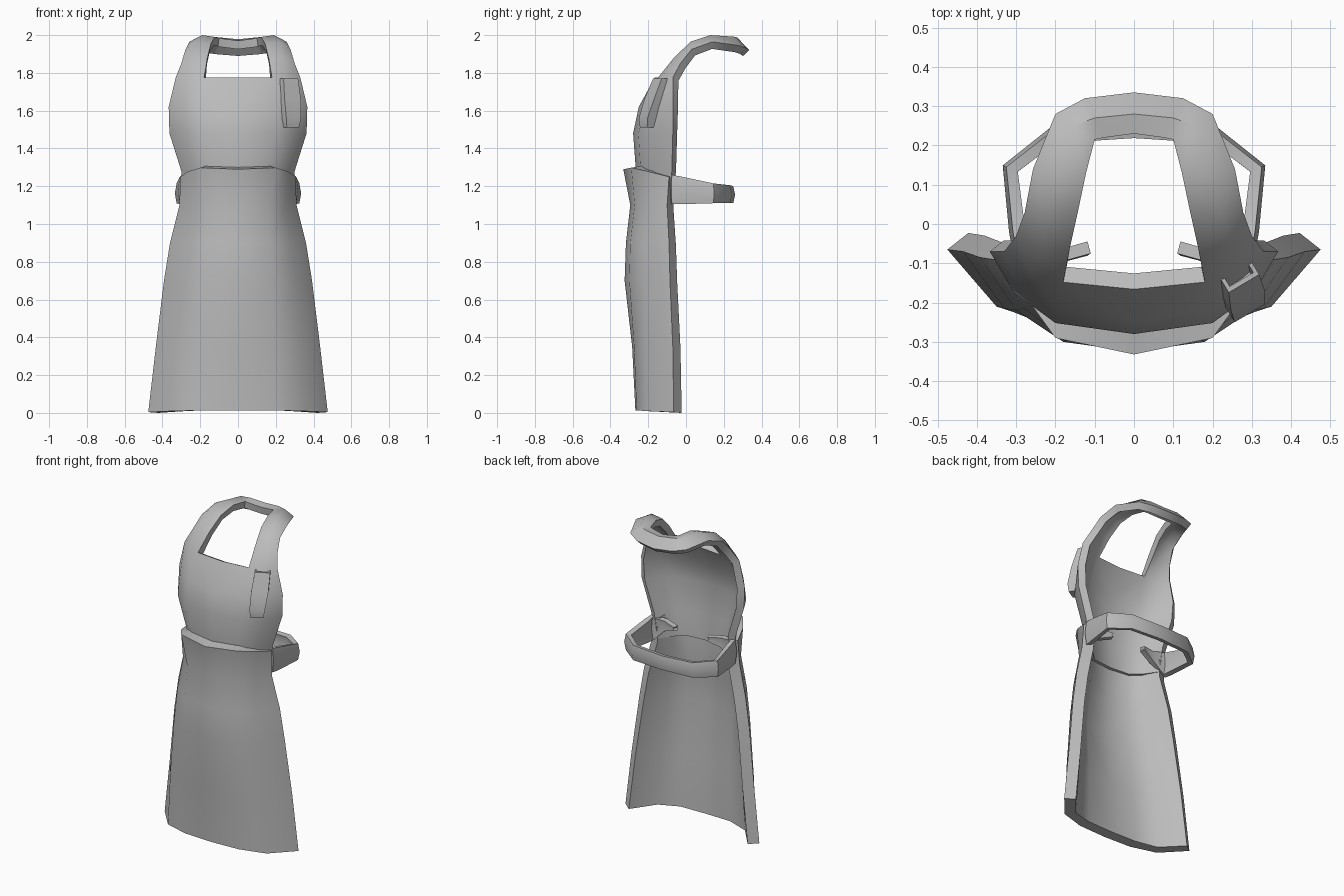
import bpy, bmesh, math
from mathutils import Vector

cube = bpy.data.objects.get("Cube")
if cube:
    bpy.data.objects.remove(cube, do_unlink=True)

GREY = (0.5, 0.5, 0.5, 1)
cloth = bpy.data.materials.new("grey_cloth")
cloth.use_nodes = True
cloth.diffuse_color = GREY
cloth.node_tree.nodes["Principled BSDF"].inputs["Base Color"].default_value = GREY


def finish(name, bm, mirror=False, thickness=0):
    mesh = bpy.data.meshes.new(name)
    bm.to_mesh(mesh)
    bm.free()
    mesh.materials.append(cloth)
    obj = bpy.data.objects.new(name, mesh)
    bpy.context.collection.objects.link(obj)
    if mirror:
        m = obj.modifiers.new("mirror", 'MIRROR')
        m.merge_threshold = 0.002
    if thickness:
        s = obj.modifiers.new("thickness", 'SOLIDIFY')
        s.thickness = thickness
        s.offset = -1
    bpy.ops.object.select_all(action='DESELECT')
    obj.select_set(True)
    bpy.context.view_layer.objects.active = obj
    for mod in list(obj.modifiers):
        bpy.ops.object.modifier_apply(modifier=mod.name)
    bpy.ops.object.shade_smooth_by_angle(angle=math.radians(50))
    return obj


def add_sheet(bm, rows):
    """Joins rows of verts with quads."""
    for a, b in zip(rows, rows[1:]):
        for i in range(len(a) - 1):
            bm.faces.new((a[i], a[i + 1], b[i + 1], b[i]))


def verts(bm, points):
    return [bm.verts.new(p) for p in points]


def section(z, front, side, edge, mid, drop=0):
    """Half of a curved panel: centre, front, side and edge points."""
    return [(0, mid, z), (*front, z + drop * 0.2), (*side, z - drop * 0.3), (*edge, z - drop)]


# Skirt, flared to the hem, with the waistband standing proud at the top
bm = bmesh.new()
skirt = [
    section(0.012, (0.19, -0.262), (0.35, -0.21), (0.475, -0.065), -0.268, 0.008),
    section(0.35, (0.18, -0.275), (0.33, -0.215), (0.435, -0.07), -0.285),
    section(0.70, (0.18, -0.30), (0.30, -0.22), (0.392, -0.085), -0.325),
    section(0.90, (0.17, -0.295), (0.28, -0.215), (0.36, -0.09), -0.318),
    section(1.10, (0.17, -0.272), (0.25, -0.20), (0.31, -0.10), -0.295),
    section(1.29, (0.20, -0.29), (0.265, -0.20), (0.305, -0.09), -0.332, 0.04),
]
add_sheet(bm, [verts(bm, r) for r in skirt])
finish("skirt", bm, mirror=True, thickness=0.068)

# Bib and neck strap in one sheet
bm = bmesh.new()
bib = [
    section(1.12, (0.15, -0.24), (0.23, -0.17), (0.285, -0.09), -0.255),
    section(1.28, (0.16, -0.24), (0.25, -0.165), (0.30, -0.075), -0.265),
    section(1.48, (0.20, -0.252), (0.305, -0.175), (0.363, -0.07), -0.28),
    section(1.62, (0.20, -0.215), (0.30, -0.155), (0.367, -0.07), -0.25),
    section(1.775, (0.18, -0.148), (0.26, -0.13), (0.33, -0.07), -0.166),
]
bib_rows = [verts(bm, r) for r in bib]
add_sheet(bm, bib_rows)
strap = [
    [(0.163, -0.06, 1.875), (0.235, -0.06, 1.885), (0.30, -0.03, 1.85)],
    [(0.143, 0.03, 1.955), (0.225, 0.025, 1.965), (0.278, 0.03, 1.925)],
    [(0.122, 0.13, 1.99), (0.19, 0.13, 2.0), (0.257, 0.14, 1.965)],
    [(0.10, 0.215, 1.985), (0.155, 0.25, 1.992), (0.20, 0.28, 1.945)],
    [(0.075, 0.22, 1.98), (0.10, 0.27, 1.988), (0.125, 0.32, 1.93)],
    [(0, 0.23, 1.97), (0, 0.28, 1.978), (0, 0.335, 1.92)],
]
add_sheet(bm, [bib_rows[-1][1:]] + [verts(bm, r) for r in strap])
finish("bib_and_neck_strap", bm, mirror=True, thickness=0.045)

# Back tie: x, y, low, high; its ends taper inside the waist
path = [(0.11, -0.075, 1.21, 1.24), (0.20, -0.10, 1.18, 1.25), (0.298, -0.075, 1.105, 1.26),
        (0.308, -0.02, 1.105, 1.25), (0.325, 0.145, 1.11, 1.215),
        (0.21, 0.235, 1.11, 1.205), (0, 0.25, 1.11, 1.20)]
bm = bmesh.new()
rows = []
for x, y, low, high in path:
    out = Vector((x, y, 0)).normalized() * 0.01
    rows.append(verts(bm, [(x, y, high), (x + out.x, y + out.y, (low + high) / 2), (x, y, low)]))
add_sheet(bm, rows)
finish("back_tie", bm, mirror=True, thickness=0.032)

# Pen pocket on the left of the bib, with a sunken opening
bm = bmesh.new()
along, out = Vector((0.86, 0.51, 0)), Vector((0.51, -0.86, 0))
rings = []
for x, y, z, width, depth in [(0.278, -0.203, 1.51, 0.075, 0.05), (0.277, -0.197, 1.56, 0.09, 0.07),
                              (0.272, -0.165, 1.66, 0.10, 0.07), (0.267, -0.13, 1.77, 0.09, 0.05),
                              (0.267, -0.13, 1.77, 0.07, 0.026), (0.267, -0.145, 1.72, 0.07, 0.026)]:
    c = Vector((x, y, z))
    rings.append(verts(bm, [c + along * width / 2 * i + out * depth / 2 * j
                            for i, j in ((-1, -1), (1, -1), (1, 1), (-1, 1))]))
add_sheet(bm, [r + r[:1] for r in rings])
bm.faces.new(rings[0])
bm.faces.new(rings[-1])
bmesh.ops.recalc_face_normals(bm, faces=bm.faces)
finish("pen_pocket", bm)
